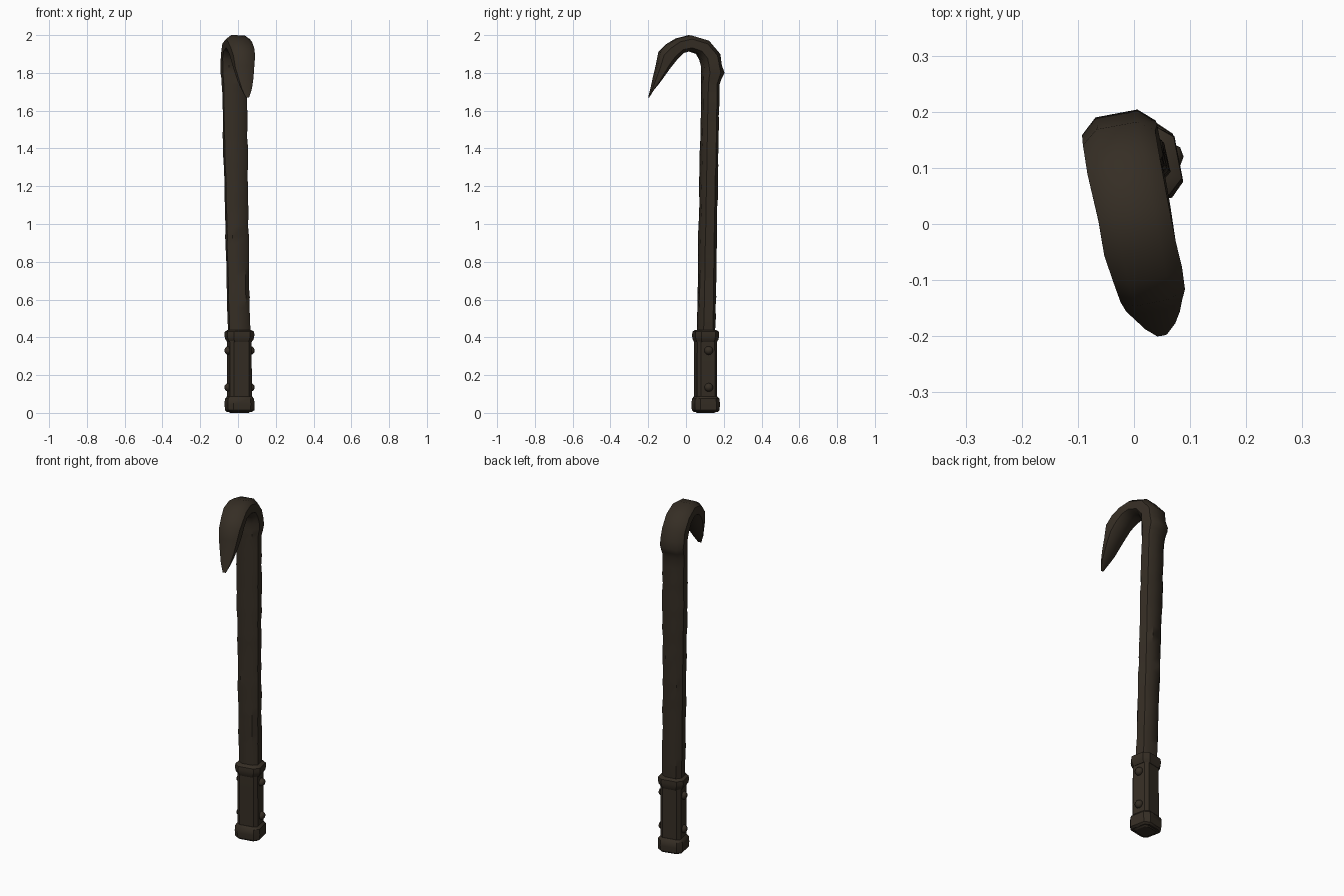
import bpy, bmesh, random
from math import radians
from mathutils import Vector, Matrix

random.seed(4)
cube = bpy.data.objects.get("Cube")
if cube:
    bpy.data.objects.remove(cube)

iron = bpy.data.materials.new("dark_iron")
iron.use_nodes = True
COLOUR = (0.036, 0.027, 0.018, 1)
iron.diffuse_color = COLOUR
shader = iron.node_tree.nodes["Principled BSDF"]
shader.inputs["Base Color"].default_value = COLOUR
shader.inputs["Roughness"].default_value = 0.8

SIDE = Vector((0.98, 0.2, 0))   # width direction of the bar
LEAN = -0.2                     # sideways drift of the hook per unit of y


def finish(bm, name, angle=35):
    bmesh.ops.recalc_face_normals(bm, faces=bm.faces)
    mesh = bpy.data.meshes.new(name)
    bm.to_mesh(mesh)
    bm.free()
    mesh.materials.append(iron)
    obj = bpy.data.objects.new(name, mesh)
    bpy.context.collection.objects.link(obj)
    bpy.ops.object.select_all(action='DESELECT')
    obj.select_set(True)
    bpy.context.view_layer.objects.active = obj
    bpy.ops.object.shade_smooth_by_angle(angle=radians(angle))
    return obj


def loft(name, sections, chamfer=0.55, wear=0.0, angle=35):
    """Chamfered square rings: (centre, half width vector, half depth vector)."""
    c = chamfer
    corners = [(1, c), (c, 1), (-c, 1), (-1, c), (-1, -c), (-c, -1), (c, -1), (1, -c)]
    bm = bmesh.new()
    rings = []
    for centre, u, v in sections:
        rings.append([bm.verts.new(centre + (a * u + b * v) * (1 + random.uniform(-wear, wear)))
                      for a, b in corners])
    for low, high in zip(rings, rings[1:]):
        for i in range(8):
            j = (i + 1) % 8
            bm.faces.new((low[i], low[j], high[j], high[i]))
    bm.faces.new(rings[0])
    bm.faces.new(rings[-1])
    return finish(bm, name, angle)


# Worn, slightly leaning shaft
shaft = []
for i in range(25):
    t = i / 24
    centre = Vector((0.005 - 0.024 * t, 0.106 + 0.022 * t, 0.4 + 1.28 * t))
    shaft.append((centre, SIDE * (0.055 + 0.007 * t), Vector((-0.2, 0.98, 0)) * (0.044 - 0.001 * t)))

# Hook: outer y, z, inner y, z, half width, x of the centre
hook = [
    (0.172, 1.74, 0.087, 1.74, 0.063, -0.020),
    (0.182, 1.77, 0.087, 1.77, 0.065, -0.020),
    (0.196, 1.80, 0.089, 1.80, 0.068, -0.020),
    (0.184, 1.84, 0.088, 1.835, 0.066, -0.020),
    (0.176, 1.90, 0.079, 1.87, 0.067, -0.021),
    (0.115, 1.97, 0.058, 1.90, 0.066, -0.014),
    (0.020, 1.998, 0.018, 1.915, 0.064, 0.000),
    (-0.05, 1.982, -0.020, 1.905, 0.064, 0.010),
    (-0.10, 1.950, -0.055, 1.87, 0.063, 0.020),
    (-0.14, 1.910, -0.085, 1.83, 0.058, 0.029),
    (-0.155, 1.84, -0.115, 1.79, 0.052, 0.034),
    (-0.17, 1.78, -0.145, 1.745, 0.040, 0.040),
    (-0.185, 1.72, -0.172, 1.71, 0.027, 0.046),
    (-0.199, 1.67, -0.196, 1.67, 0.009, 0.050),
]
for oy, oz, iy, iz, half, x in hook:
    centre = Vector((x, (oy + iy) / 2, (oz + iz) / 2))
    depth = Vector((LEAN * (oy - iy), oy - iy, oz - iz)) / 2
    shaft.append((centre, SIDE * half, depth))
loft("bar_and_hook", shaft, chamfer=0.55, wear=0.04, angle=40)


def handle_part(name, profile, chamfer, wear=0.015):
    """Upright chamfered block from (height, half width, half depth) steps."""
    loft(name, [(Vector((0.008, 0.104, z)), SIDE * w, Vector((-0.2, 0.98, 0)) * d)
                for z, w, d in profile], chamfer, wear)


# Handle sleeve with end cap and top collar
handle_part("grip", [(0.04, 0.059, 0.054), (0.15, 0.059, 0.054),
                     (0.28, 0.058, 0.054), (0.40, 0.058, 0.053)], 0.7)
handle_part("end_cap", [(0.005, 0.060, 0.056), (0.014, 0.070, 0.066), (0.045, 0.072, 0.067),
                        (0.075, 0.070, 0.065), (0.088, 0.060, 0.055)], 0.65)
handle_part("end_plate", [(0.0, 0.045, 0.042), (0.008, 0.055, 0.050)], 0.65)
handle_part("collar", [(0.375, 0.059, 0.054), (0.390, 0.070, 0.061), (0.410, 0.073, 0.064),
                       (0.430, 0.071, 0.062), (0.440, 0.056, 0.048)], 0.6)

# Rivets on both sides of the sleeve
for side, label in ((1, "left"), (-1, "right")):
    for z, level in ((0.135, "lower"), (0.33, "upper")):
        bm = bmesh.new()
        bmesh.ops.create_uvsphere(bm, u_segments=8, v_segments=6, radius=0.024)
        bmesh.ops.scale(bm, verts=bm.verts, vec=(0.9, 1, 0.95))
        bmesh.ops.transform(bm, verts=bm.verts, matrix=Matrix.Translation(
            Vector((0.008, 0.108, z)) + SIDE * 0.060 * side))
        finish(bm, f"{level}_{label}_rivet", 50)
